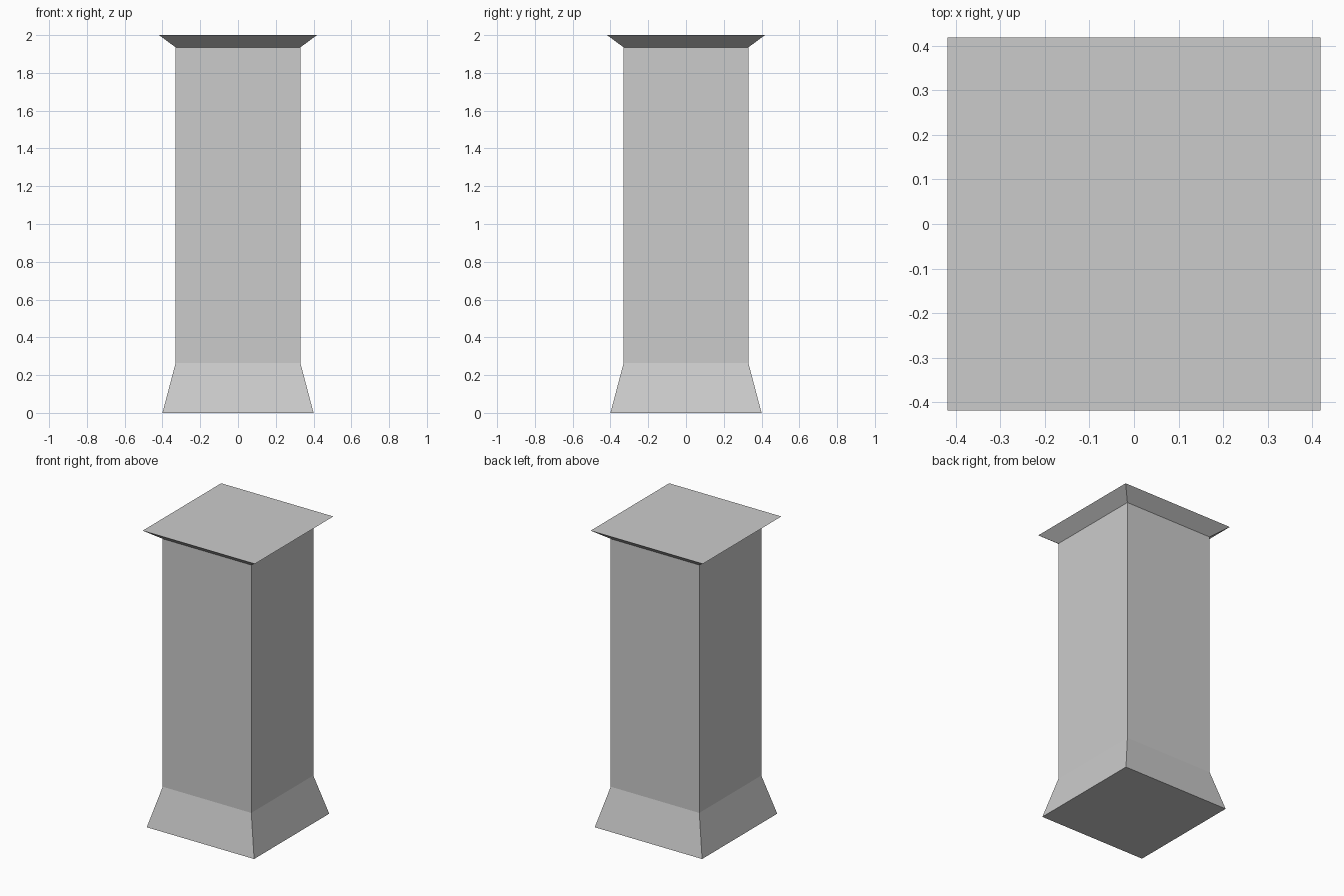
import bpy, bmesh

if "Cube" in bpy.data.objects:
    bpy.data.objects.remove(bpy.data.objects["Cube"])

# Square pillar: flared base, straight shaft, flared cap (half width, height)
PROFILE = [(0.40, 0.0), (0.33, 0.265), (0.33, 1.935), (0.418, 2.0)]

bm = bmesh.new()
rings = [[bm.verts.new((sx * h, sy * h, z))
          for sx, sy in ((-1, -1), (1, -1), (1, 1), (-1, 1))]
         for h, z in PROFILE]

# Side faces between successive square sections
for low, high in zip(rings, rings[1:]):
    for i in range(4):
        j = (i + 1) % 4
        bm.faces.new((low[i], low[j], high[j], high[i]))

# Closed underside and top
bm.faces.new(rings[0][::-1])
bm.faces.new(rings[-1])

mesh = bpy.data.meshes.new("pillar")
bm.to_mesh(mesh)
bm.free()
bpy.context.collection.objects.link(bpy.data.objects.new("pillar", mesh))
